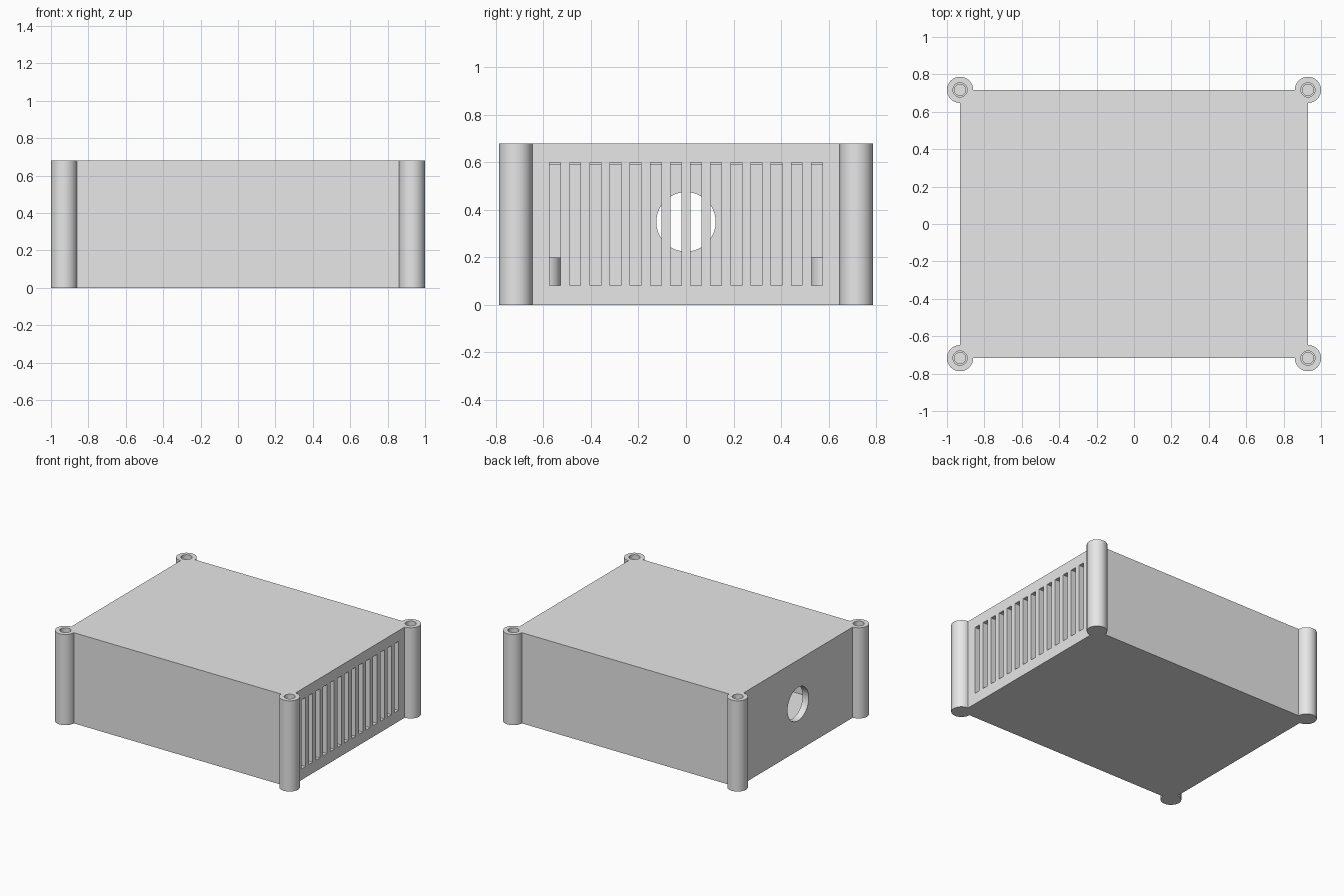
import bpy, math

if "Cube" in bpy.data.objects:
    bpy.data.objects.remove(bpy.data.objects["Cube"])

HX, HY, H = 0.93, 0.717, 0.68      # half sizes and height of the case
WALL, POST_R = 0.05, 0.07

grey = bpy.data.materials.new("light_grey")
grey.diffuse_color = (0.8, 0.8, 0.8, 1)
grey.use_nodes = True
grey.node_tree.nodes["Principled BSDF"].inputs["Base Color"].default_value = grey.diffuse_color


def box(name, x0, x1, y0, y1, z0, z1):
    bpy.ops.mesh.primitive_cube_add(
        size=1, location=((x0 + x1) / 2, (y0 + y1) / 2, (z0 + z1) / 2))
    ob = bpy.context.object
    ob.name = name
    ob.scale = (x1 - x0, y1 - y0, z1 - z0)
    bpy.ops.object.transform_apply(location=True, rotation=True, scale=True)
    return ob


def cylinder(name, r, x, y, z0, z1):
    bpy.ops.mesh.primitive_cylinder_add(
        vertices=64, radius=r, depth=z1 - z0, location=(x, y, (z0 + z1) / 2))
    ob = bpy.context.object
    ob.name = name
    bpy.ops.object.transform_apply(location=True, rotation=True, scale=True)
    return ob


def combine(target, tool, operation):
    mod = target.modifiers.new("combine", 'BOOLEAN')
    mod.operation = operation
    mod.solver = 'EXACT'
    mod.object = tool
    bpy.context.view_layer.objects.active = target
    bpy.ops.object.modifier_apply(modifier=mod.name)
    bpy.data.objects.remove(tool, do_unlink=True)


def finish(ob):
    ob.data.materials.clear()
    ob.data.materials.append(grey)
    bpy.ops.object.select_all(action='DESELECT')
    ob.select_set(True)
    bpy.context.view_layer.objects.active = ob
    bpy.ops.object.shade_smooth_by_angle(angle=math.radians(30))


corners = [(sx, sy) for sx in (-1, 1) for sy in (-1, 1)]

# Closed case with round corner posts
case = box("case", -HX, HX, -HY, HY, 0, H)
for sx, sy in corners:
    combine(case, cylinder("post", POST_R, sx * HX, sy * HY, 0, H), 'UNION')

# Hollow inside, narrower at the top to leave a lip under the lid
ix, iy = HX - WALL, HY - WALL
combine(case, box("cavity", -ix, ix, -iy, iy, WALL, 0.59), 'DIFFERENCE')
combine(case, box("lid_recess", -ix + WALL, ix - WALL, -iy + WALL, iy - WALL,
                  0.55, H - WALL), 'DIFFERENCE')

# Stepped blind screw holes
for sx, sy in corners:
    combine(case, cylinder("screw_head", 0.038, sx * HX, sy * HY, H - 0.05, H + 0.1), 'DIFFERENCE')
    combine(case, cylinder("screw_hole", 0.03, sx * HX, sy * HY, 0.2, H), 'DIFFERENCE')

# Row of vent slots in the right wall
for i in range(14):
    y = (i - 6.5) * 0.0848
    combine(case, box("slot", ix - 0.003, HX + 0.1, y - 0.023, y + 0.023, 0.083, 0.6), 'DIFFERENCE')

# Round cable opening in the left wall
bpy.ops.mesh.primitive_cylinder_add(vertices=64, radius=0.125, depth=0.2,
                                    location=(-HX, 0, 0.35),
                                    rotation=(0, math.pi / 2, 0))
combine(case, bpy.context.object, 'DIFFERENCE')
finish(case)

# Board standoffs on the floor
for sx, sy in corners:
    finish(cylinder("standoff", 0.063, sx * 0.8, sy * 0.59, WALL, 0.2))
